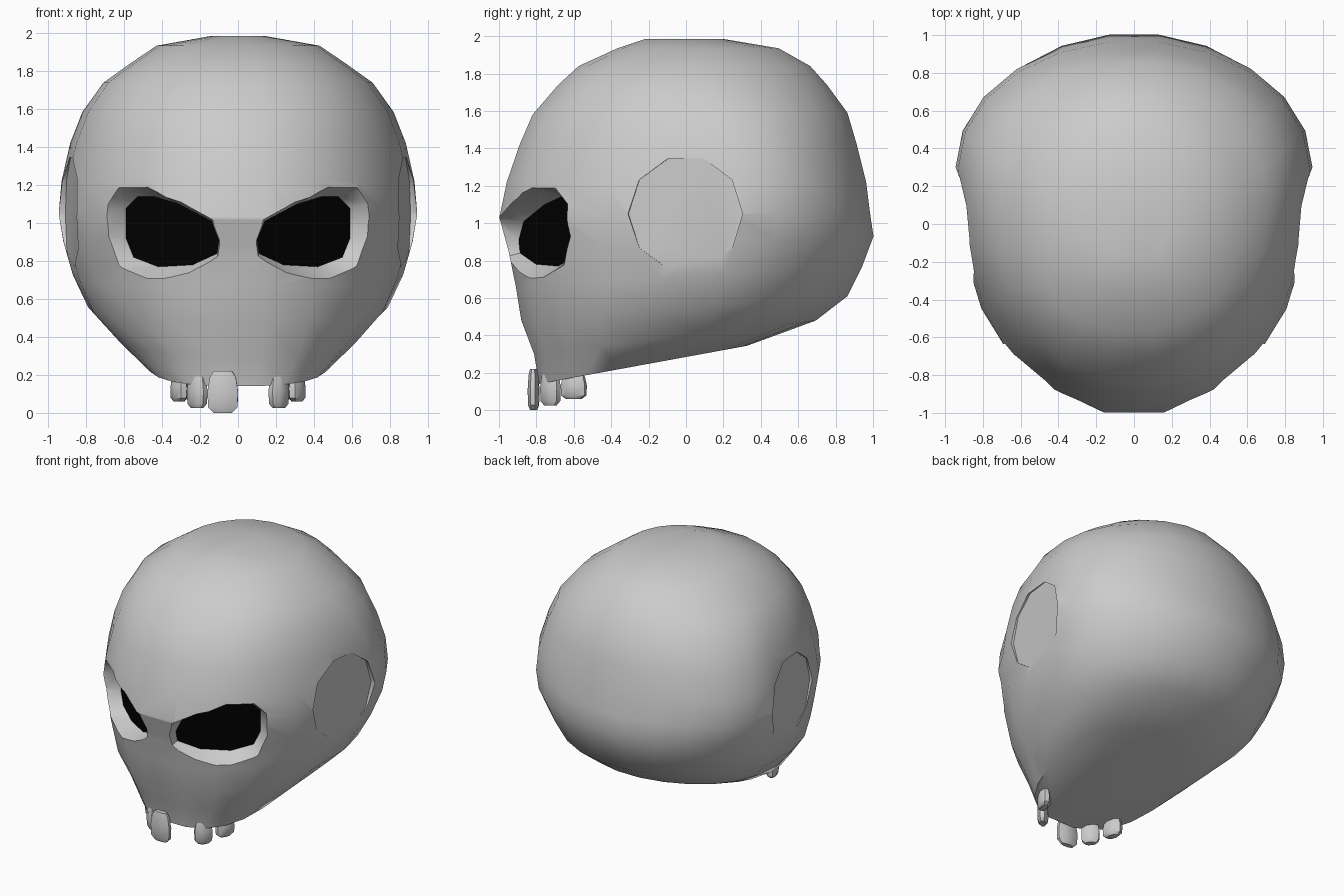
import bpy, bmesh, math
from mathutils import Vector, Matrix

cube = bpy.data.objects.get("Cube")
if cube:
    bpy.data.objects.remove(cube, do_unlink=True)


def material(name, rgb):
    m = bpy.data.materials.new(name)
    m.use_nodes = True
    m.diffuse_color = (*rgb, 1)
    m.node_tree.nodes["Principled BSDF"].inputs["Base Color"].default_value = (*rgb, 1)
    return m


BONE = material("bone grey", (0.6, 0.6, 0.6))
BLACK = material("socket black", (0, 0, 0))


def loft(name, rings):
    """Skin a stack of equal rings and cap both ends; the end cap is the last face."""
    bm = bmesh.new()
    loops = [[bm.verts.new(p) for p in ring] for ring in rings]
    n = len(loops[0])
    for a, b in zip(loops, loops[1:]):
        for i in range(n):
            j = (i + 1) % n
            bm.faces.new((a[i], a[j], b[j], b[i]))
    bm.faces.new(loops[0][::-1])
    bm.faces.new(loops[-1])
    bmesh.ops.recalc_face_normals(bm, faces=bm.faces)
    mesh = bpy.data.meshes.new(name)
    bm.to_mesh(mesh)
    bm.free()
    obj = bpy.data.objects.new(name, mesh)
    bpy.context.collection.objects.link(obj)
    mesh.materials.append(BONE)
    mesh.materials.append(BLACK)
    return obj


def smooth(obj, degrees):
    bpy.ops.object.select_all(action='DESELECT')
    obj.select_set(True)
    bpy.context.view_layer.objects.active = obj
    bpy.ops.object.shade_smooth_by_angle(angle=math.radians(degrees))


def skull_ring(yf, zf, yb, zb, w, ym, n, sides=22):
    """Tilted egg-shaped section, widest at y = ym, with a fuller front (power n)."""
    pts = []
    for i in range(sides):
        a = 2 * math.pi * (i + 0.5) / sides
        s, c = math.sin(a), math.cos(a)
        if c > 0:
            y = ym + c * (yb - ym)
        else:
            y = ym - abs(c) ** (2 / n) * (ym - yf)
            s = math.copysign(abs(s) ** (2 / n), s)
        pts.append((w * s, y, zf + (zb - zf) * (y - yf) / (yb - yf)))
    return pts


# Skull: front y, front z, back y, back z, half width, y of widest point, front fullness
sections = [
    (-.79, .14, .33, .345, .48, -.1, 2.6), (-.82, .3, .7, .48, .64, .1, 2.5),
    (-.89, .48, .87, .61, .79, .15, 2.3), (-.92, .66, .95, .77, .87, .2, 2.2),
    (-.96, .85, 1.01, .93, .92, .27, 2.2), (-1.01, 1.03, .99, 1.06, .945, .3, 2.2),
    (-.97, 1.22, .97, 1.22, .93, .3, 2.2), (-.9, 1.42, .92, 1.42, .885, .25, 2.2),
    (-.83, 1.58, .87, 1.59, .82, .2, 2.2), (-.69, 1.74, .76, 1.74, .71, .1, 2.2),
    (-.58, 1.84, .67, 1.84, .57, .07, 2.2), (-.37, 1.935, .5, 1.935, .43, .05, 2.2),
    (-.22, 1.985, .2, 1.985, .15, 0, 2)]
skull = loft("skull", [skull_ring(*s) for s in sections])

# Eye socket rim and dark floor outlines (x, z)
rim = [(.09, .9), (.13, 1.02), (.3, 1.11), (.47, 1.18), (.61, 1.18), (.68, 1.1),
       (.69, .93), (.64, .77), (.49, .7), (.27, .71), (.1, .79)]
floor = [(.1, .91), (.14, 1.01), (.31, 1.1), (.44, 1.14), (.53, 1.14), (.59, 1.08),
         (.59, .92), (.55, .82), (.42, .77), (.24, .78), (.11, .84)]


def socket_cutter(side):
    front, back = [], []
    for (rx, rz), (fx, fz) in zip(rim, floor):
        inner = Vector((side * fx, -.96 + .66 * fx, fz))
        outer = Vector((side * rx, -1.16 + .78 * rx, rz))
        back.append(inner)
        front.append(inner + (outer - inner) * 3)
    obj = loft("socket_cutter", [front, back])
    obj.data.polygons[-1].material_index = 1
    return obj


def temple_cutter(side):
    """Ten-sided prism that trims a flat disc on the temple."""
    axis = Vector((side, -.13, 0)).normalized()
    along = Vector((0, 0, 1)).cross(axis)
    centre = Vector((side * .87, 0, 1.05))
    ring = [along * (.31 * math.cos(t)) + Vector((0, 0, .31 * math.sin(t)))
            for t in (2 * math.pi * k / 10 for k in range(10))]
    return loft("temple_cutter", [[centre + p + axis * d for p in ring] for d in (0, .3)])


for side in (1, -1):
    for cutter in (temple_cutter(side), socket_cutter(side)):
        cutter.hide_render = True
        mod = skull.modifiers.new("cut", 'BOOLEAN')
        mod.operation = 'DIFFERENCE'
        mod.solver = 'EXACT'
        mod.object = cutter
        bpy.context.view_layer.objects.active = skull
        bpy.ops.object.modifier_apply(modifier=mod.name)
        bpy.data.objects.remove(cutter, do_unlink=True)
smooth(skull, 48)


def tooth(name, x, y, low, high, width, depth, turn):
    """Small blocky peg with chamfered ends."""
    place = Matrix.Translation((x, y, 0)) @ Matrix.Rotation(turn, 4, 'Z')
    rings = []
    for t, s in ((0, .6), (.13, .95), (.5, 1), (.85, .85), (1, .6)):
        rings.append([place @ Vector((s * width / 2 * math.cos(a), s * depth / 2 * math.sin(a),
                                      low + t * (high - low)))
                      for a in (math.pi * (k + .5) / 4 for k in range(8))])
    smooth(loft(name, rings), 40)


# Teeth: a single front one, then a mirrored pair on each side
tooth("front_tooth", -.08, -.815, 0, .22, .175, .065, -.05)
for side, word in ((1, "left"), (-1, "right")):
    tooth(word + "_middle_tooth", side * .215, -.725, .025, .21, .135, .08, side * .8)
    tooth(word + "_back_tooth", side * .31, -.6, .06, .2, .15, .085, side * 1.2)
